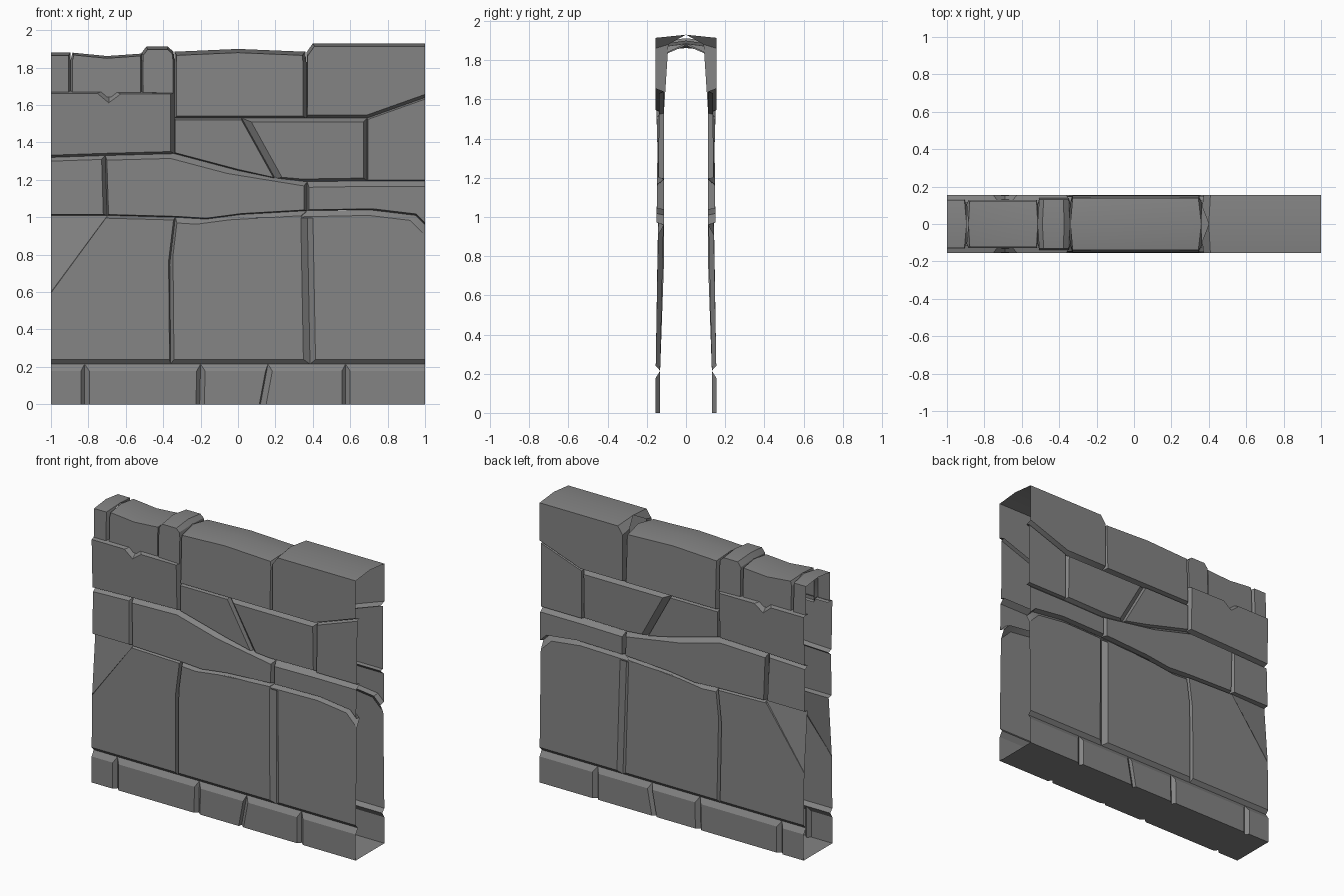
import bpy, math
from mathutils import Vector

grey = bpy.data.materials.new("dark_stone")
grey.diffuse_color = (.23, .23, .23, 1)


def finish(name, verts, faces):
    """Make a mesh object, mirrored to the back of the wall."""
    me = bpy.data.meshes.new(name)
    me.from_pydata(verts, [], faces)
    me.validate()
    me.materials.append(grey)
    ob = bpy.data.objects.new(name, me)
    bpy.context.collection.objects.link(ob)
    m = ob.modifiers.new("Mirror", 'MIRROR')
    m.use_axis = (False, True, False)
    m.use_clip = True
    m.merge_threshold = 0.0005
    return ob


def stone(name, outline, y0, y1=None, deep=0.113):
    """Bevelled stone face. outline: counter-clockwise (x, z, bevel width of
    the edge that follows[, depth]); the face leans from y0 (foot) to y1 (head)."""
    y1 = y0 if y1 is None else y1
    n = len(outline)
    pts = [Vector(p[:2]) for p in outline]
    zs = [p.y for p in pts]
    lo, hi = min(zs), max(zs)
    outer = [(p[0], -(p[3] if len(p) > 3 else deep), p[1]) for p in outline]
    inner = []
    for i in range(n):
        d0 = (pts[i] - pts[i - 1]).normalized()
        d1 = (pts[(i + 1) % n] - pts[i]).normalized()
        n0, n1 = Vector((-d0.y, d0.x)), Vector((-d1.y, d1.x))
        w0, w1 = outline[i - 1][2], outline[i][2]
        det = n0.x * n1.y - n0.y * n1.x
        if abs(det) < 0.02:
            off = n0 * max(w0, w1)
        else:
            off = Vector((w0 * n1.y - w1 * n0.y, n0.x * w1 - n1.x * w0)) / det
        q = pts[i] + off
        t = (q.y - lo) / (hi - lo)
        inner.append((q.x, -(y0 + (y1 - y0) * t), q.y))
    faces = [tuple(range(n, 2 * n))]
    for i in range(n):
        j = (i + 1) % n
        open_end = abs(outline[i][0]) == 1 and outline[i][0] == outline[j][0]
        if not open_end:
            faces.append((i, j, n + j, n + i))
    return finish(name, outer + inner, faces)


# Base course: five blocks with leaning joints (x at foot, x at head)
joints = [(-1, -1), (-.82, -.82), (-.205, -.2), (.12, .16), (.575, .575), (1, 1)]
for k in range(5):
    (a0, a1), (b0, b1) = joints[k], joints[k + 1]
    wl = 0 if k == 0 else .025 if k != 3 else .03
    wr = 0 if k == 4 else .02 if k != 2 else .006
    stone(f"base_block_{k + 1}", [(a0, 0, 0), (b0, 0, wr), (b1, .215, .037), (a1, .215, wl)],
          .155, deep=.132)
finish("base_underside", [(-1, -.133, 0), (-1, 0, 0), (1, 0, 0), (1, -.133, 0)], [(0, 1, 2, 3)])

# Large slabs
stone("slab_left", [(-1, .215, .025, .132), (-.36, .215, .006, .132), (-.365, .75, .008),
                    (-.335, 1.0, .015), (-.7, 1.01, .003), (-1, .6, 0, .149)], .155, .142)
finish("slab_left_chip", [(-1, -.149, .6), (-.7, -.142, 1.0), (-.7, -.125, 1.01), (-1, -.115, 1.01)],
       [(0, 1, 2, 3)])
stone("slab_middle", [(-.36, .215, .025, .132), (.385, .215, .035, .132), (.37, 1.035, .025),
                      (.02, 1.015, .02), (-.17, .99, .03), (-.335, 1.0, .012), (-.365, .75, .018)],
      .155, .14)
stone("slab_right", [(.385, .215, .025, .132), (1, .215, 0, .132), (1, .96, .04), (.95, 1.01, .03),
                     (.7, 1.04, .03), (.46, 1.035, .04), (.37, 1.035, .03)], .155, .14)

# Middle band
stone("band_left", [(-1, 1.01, .006), (-.7, 1.01, .02), (-.71, 1.33, .02), (-1, 1.32, 0)], .148, .138)
stone("band_middle", [(-.7, 1.01, .005), (-.335, 1.0, .005), (-.17, .99, .005), (.02, 1.015, .005),
                      (.37, 1.035, .018), (.37, 1.19, .025), (0, 1.25, .03), (-.34, 1.34, .025),
                      (-.71, 1.33, .008)], .15, .146)
stone("band_right", [(.37, 1.035, .005), (.7, 1.04, .008), (.95, 1.01, .008), (1, .96, 0),
                     (1, 1.195, .03), (.69, 1.195, .03), (.37, 1.19, .01)], .15, .148)

# Upper course
stone("upper_left", [(-1, 1.32, .012), (-.71, 1.33, .012), (-.34, 1.34, .02), (-.34, 1.67, .012),
                     (-.66, 1.672, .03), (-.69, 1.65, .03), (-.72, 1.675, .012), (-1, 1.675, 0)],
      .145, .155)
stone("upper_wedge", [(-.34, 1.34, .006), (0, 1.25, .006), (.2, 1.205, .006), (.02, 1.53, .01),
                      (-.34, 1.53, .004)], .138, .142)
stone("upper_middle", [(.2, 1.205, .012), (.37, 1.19, .015), (.69, 1.195, .02), (.69, 1.53, .02),
                       (.02, 1.53, .035)], .142, .15)
stone("upper_right", [(.69, 1.195, .004), (1, 1.195, 0), (1, 1.64, .008), (.69, 1.53, .004)], .14, .138)

# Top course, whose upper edges run to a ridge on the centre line
stone("cap_1", [(-1, 1.665, .003), (-.895, 1.665, .012), (-.895, 1.84, .012), (-.895, 1.88, .015, 0),
                (-1, 1.88, 0, 0)], .132, .128, .105)
stone("cap_2", [(-.895, 1.64, .003), (-.515, 1.64, .006), (-.515, 1.83, .006), (-.515, 1.875, .012, 0),
                (-.7, 1.862, .012, 0), (-.885, 1.88, .01, 0), (-.895, 1.84, .01)], .13, .122, .105)
stone("cap_3", [(-.515, 1.665, .003), (-.34, 1.66, .008), (-.34, 1.84, .008), (-.345, 1.885, .012, 0),
                (-.375, 1.912, .015, 0), (-.49, 1.912, .015, 0), (-.515, 1.88, .008, 0),
                (-.515, 1.83, .008)], .138, .13, .105)
stone("cap_4", [(-.34, 1.53, .012), (.02, 1.53, .012), (.365, 1.53, .018), (.365, 1.83, .018),
                (.36, 1.885, .02, 0), (0, 1.9, .02, 0), (-.34, 1.885, .012, 0),
                (-.34, 1.83, .012)], .152, .138)
stone("cap_5", [(.365, 1.53, .016), (.69, 1.53, .016), (1, 1.64, 0), (1, 1.93, .016, 0),
                (.4, 1.93, .016, 0), (.365, 1.88, .006, .09)], .156, .155)

# Soft shading over shallow bends, hard bevel edges
for ob in bpy.context.scene.objects:
    ob.select_set(True)
    bpy.context.view_layer.objects.active = ob
bpy.ops.object.shade_smooth_by_angle(angle=math.radians(25))
